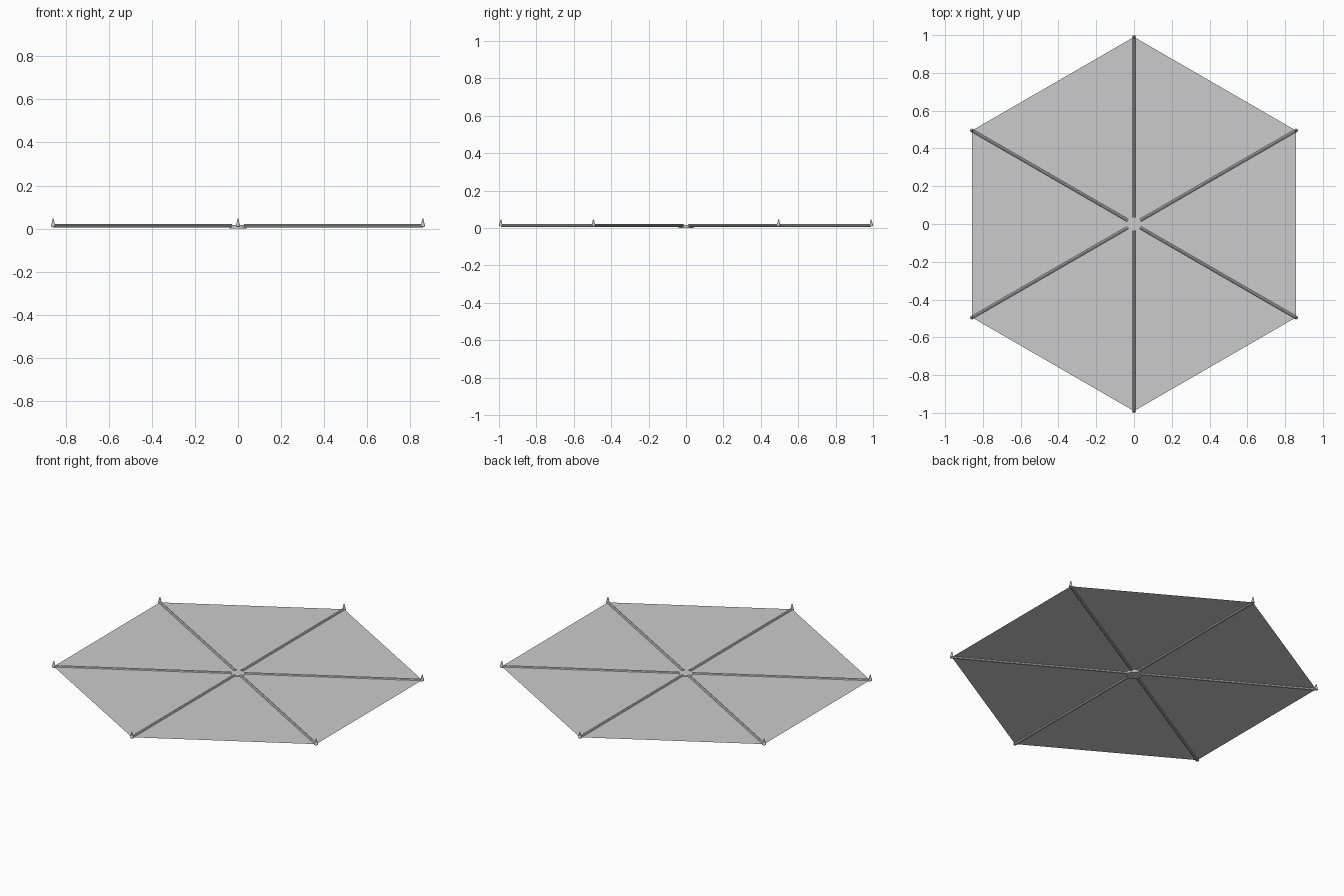
import bpy
import math

cube = bpy.data.objects.get("Cube")
if cube:
    bpy.data.objects.remove(cube)

RADIUS = 0.99
LEVEL = 0.014


def material(name, colour):
    mat = bpy.data.materials.new(name)
    mat.use_nodes = True
    mat.diffuse_color = colour
    mat.node_tree.nodes["Principled BSDF"].inputs["Base Color"].default_value = colour
    return mat


grey = material("plain grey", (0.6, 0.6, 0.6, 1))


def finish(name):
    obj = bpy.context.object
    obj.name = name
    obj.data.materials.append(grey)
    return obj


def smooth():
    bpy.ops.object.shade_smooth_by_angle(angle=math.radians(40))


# Flat six-sided canopy sheet, with points at front and back
bpy.ops.mesh.primitive_circle_add(vertices=6, radius=RADIUS, fill_type='TRIFAN',
                                  location=(0, 0, LEVEL))
finish("canopy_sheet")

# Central hub disc
bpy.ops.mesh.primitive_cylinder_add(vertices=24, radius=0.04, depth=0.016,
                                    location=(0, 0, 0.008))
finish("hub")
smooth()

# Ribs and tip spikes, repeated round the hub
for i in range(6):
    angle = math.pi / 2 + i * math.pi / 3
    c, s = math.cos(angle), math.sin(angle)
    middle = (0.035 + RADIUS) / 2
    bpy.ops.mesh.primitive_cylinder_add(vertices=8, radius=0.008, depth=RADIUS - 0.035,
                                        location=(c * middle, s * middle, LEVEL),
                                        rotation=(0, math.pi / 2, angle))
    finish(f"rib_{i + 1}")
    smooth()
    bpy.ops.mesh.primitive_cone_add(vertices=12, radius1=0.01, radius2=0.002, depth=0.035,
                                    location=(c * RADIUS, s * RADIUS, 0.0285))
    finish(f"tip_spike_{i + 1}")
    smooth()
